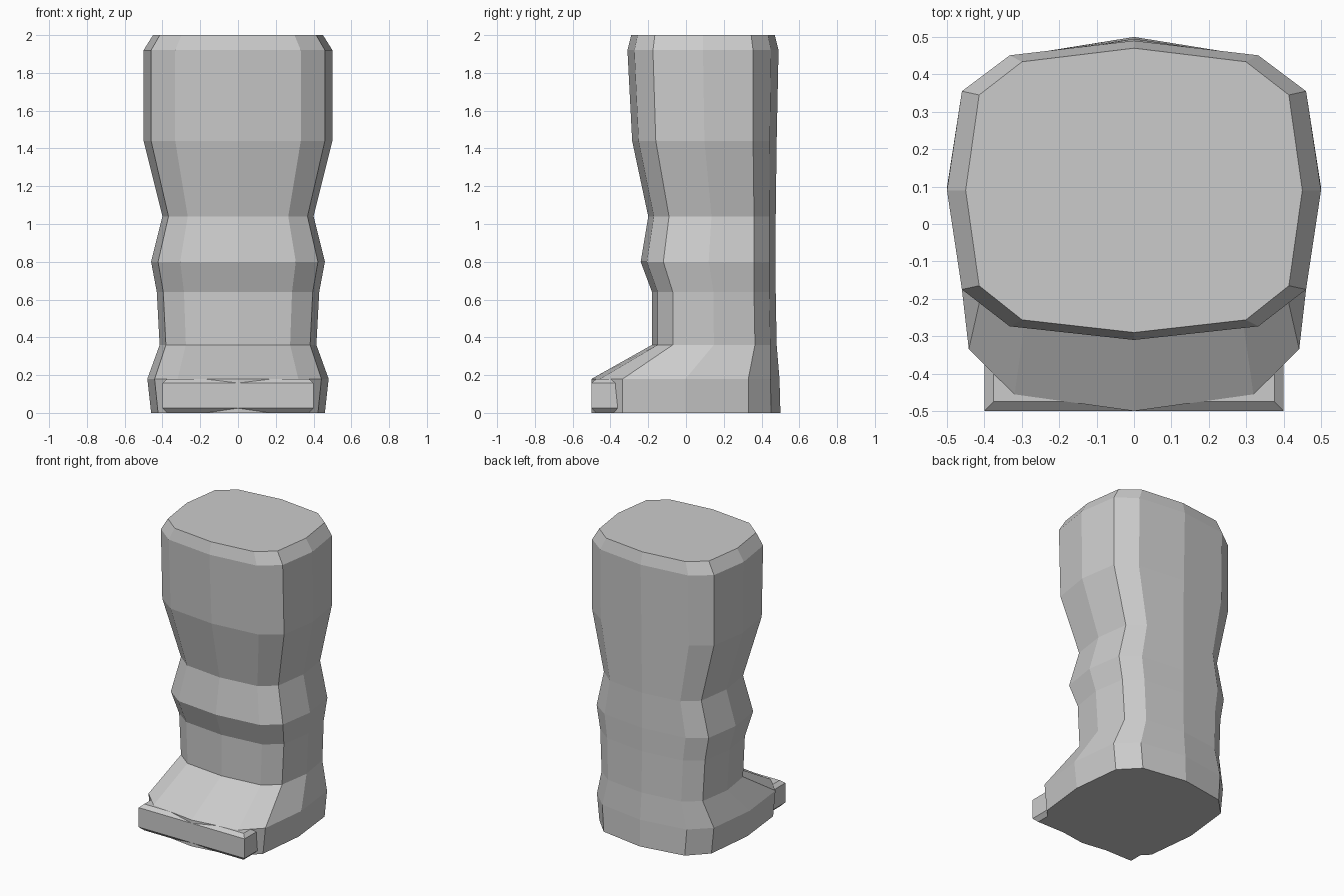
import bpy, bmesh

if "Cube" in bpy.data.objects:
    bpy.data.objects.remove(bpy.data.objects["Cube"])


def finish(bm, name):
    bmesh.ops.recalc_face_normals(bm, faces=bm.faces)
    mesh = bpy.data.meshes.new(name)
    bm.to_mesh(mesh)
    bm.free()
    obj = bpy.data.objects.new(name, mesh)
    bpy.context.collection.objects.link(obj)
    return obj


def loft(bm, rings):
    """Join equal-sized rings of points into a capped skin."""
    rows = [[bm.verts.new(p) for p in ring] for ring in rings]
    n = len(rows[0])
    for low, high in zip(rows, rows[1:]):
        for i in range(n):
            j = (i + 1) % n
            bm.faces.new((low[i], low[j], high[j], high[i]))
    bm.faces.new(rows[0][::-1])
    bm.faces.new(rows[-1])


def body_ring(z, w, front, front_corner, back_corner, back):
    """Twelve-sided rounded section, mirrored across x."""
    half = [(w * 0.665, front + (front_corner - front) * 0.27),
            (w * 0.92, front_corner),
            (w, (front_corner + back_corner) / 2),
            (w * 0.92, back_corner),
            (w * 0.665, back - (back - back_corner) * 0.29)]
    loop = [(0, front)] + half + [(0, back)] + [(-x, y) for x, y in half[::-1]]
    return [(x, y, z) for x, y in loop]


# Leg and foot: z, half width, front, front corner, back corner, back
sections = [
    (0.00, 0.46, -0.50, -0.335, 0.33, 0.50),
    (0.18, 0.48, -0.50, -0.335, 0.33, 0.495),
    (0.36, 0.415, -0.18, -0.07, 0.365, 0.48),
    (0.64, 0.43, -0.18, -0.07, 0.36, 0.475),
    (0.80, 0.46, -0.24, -0.12, 0.36, 0.475),
    (1.04, 0.40, -0.20, -0.09, 0.36, 0.475),
    (1.44, 0.50, -0.285, -0.16, 0.355, 0.48),
    (1.92, 0.50, -0.31, -0.175, 0.355, 0.49),
    (2.00, 0.45, -0.29, -0.165, 0.345, 0.47),
]
bm = bmesh.new()
loft(bm, [body_ring(*s) for s in sections])
finish(bm, "boot_leg")

# Toe bar: block with chamfered top and bottom rims
bm = bmesh.new()
bar = []
for z, inset in ((0.0, 0.025), (0.025, 0), (0.158, 0), (0.18, 0.025)):
    x, y0, y1 = 0.40 - inset, -0.50 + inset, -0.36 - inset
    bar.append([(-x, y0, z), (x, y0, z), (x, y1, z), (-x, y1, z)])
loft(bm, bar)
finish(bm, "toe_bar")
